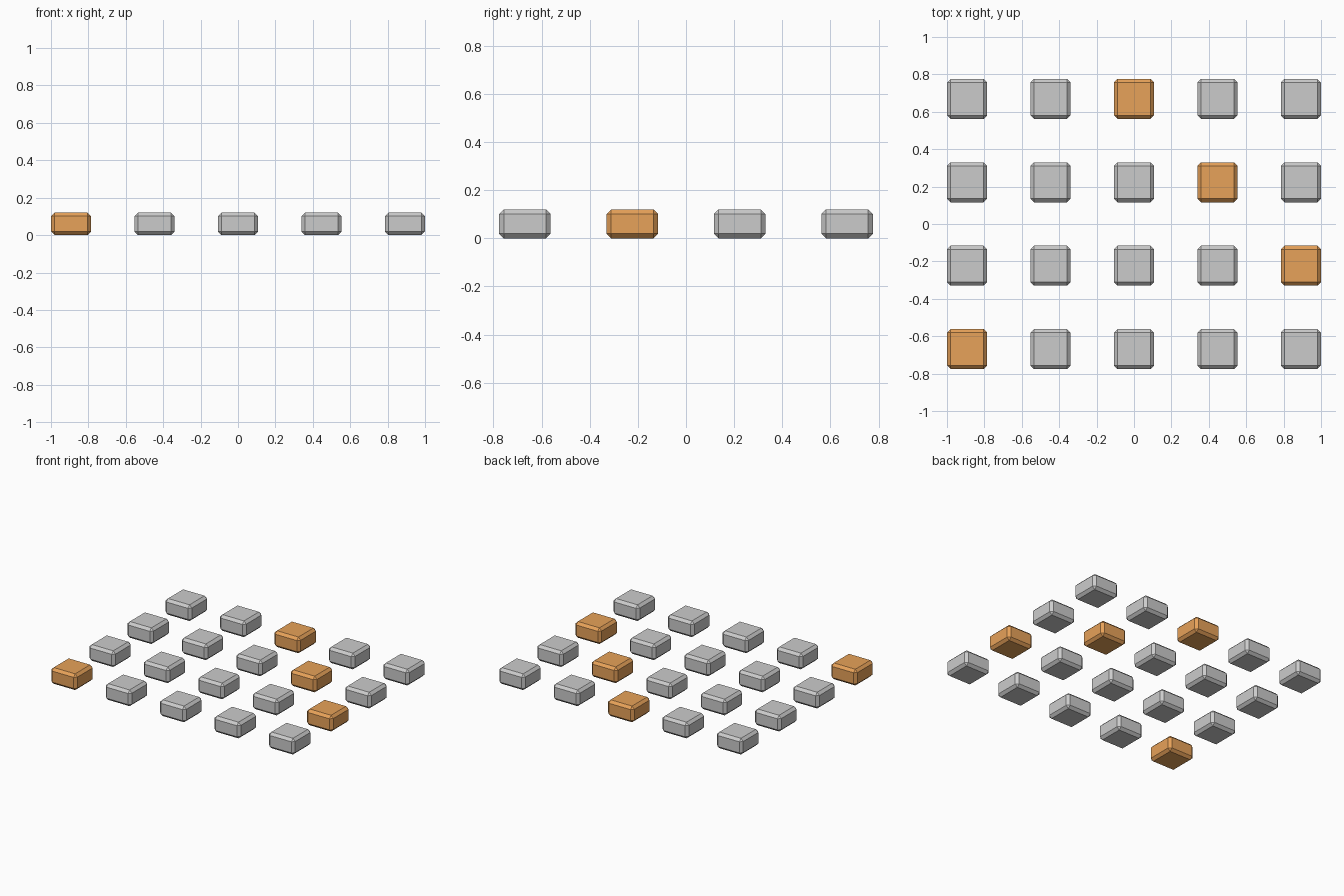
import bpy, bmesh

if "Cube" in bpy.data.objects:
    bpy.data.objects.remove(bpy.data.objects["Cube"])

PITCH, SIZE, HEIGHT, BEVEL = 0.446, 0.214, 0.12, 0.019
COLS, ROWS = 5, 4
LIT = {(0, 0), (4, 1), (3, 2), (2, 3)}

orange = bpy.data.materials.new("orange")
orange.diffuse_color = (0.8, 0.36, 0.1, 1)
orange.use_nodes = True
orange.node_tree.nodes["Principled BSDF"].inputs["Base Color"].default_value = orange.diffuse_color


def tile_mesh(name, material=None):
    # Square block with a flat chamfer on every edge
    bm = bmesh.new()
    bmesh.ops.create_cube(bm, size=1)
    bmesh.ops.scale(bm, vec=(SIZE, SIZE, HEIGHT), verts=bm.verts)
    bmesh.ops.translate(bm, vec=(0, 0, HEIGHT / 2), verts=bm.verts)
    bmesh.ops.bevel(bm, geom=bm.edges[:], offset=BEVEL, segments=1,
                    affect='EDGES', profile=0.5)
    mesh = bpy.data.meshes.new(name)
    bm.to_mesh(mesh)
    bm.free()
    if material:
        mesh.materials.append(material)
    return mesh


grey_tile = tile_mesh("grey_tile")
orange_tile = tile_mesh("orange_tile", orange)

# Grid of tiles, with four picked out in orange
for row in range(ROWS):
    for col in range(COLS):
        lit = (col, row) in LIT
        kind = "orange_tile" if lit else "grey_tile"
        tile = bpy.data.objects.new(f"{kind}_{row}_{col}",
                                    orange_tile if lit else grey_tile)
        tile.location = ((col - (COLS - 1) / 2) * PITCH,
                         (row - (ROWS - 1) / 2) * PITCH, 0)
        bpy.context.collection.objects.link(tile)
